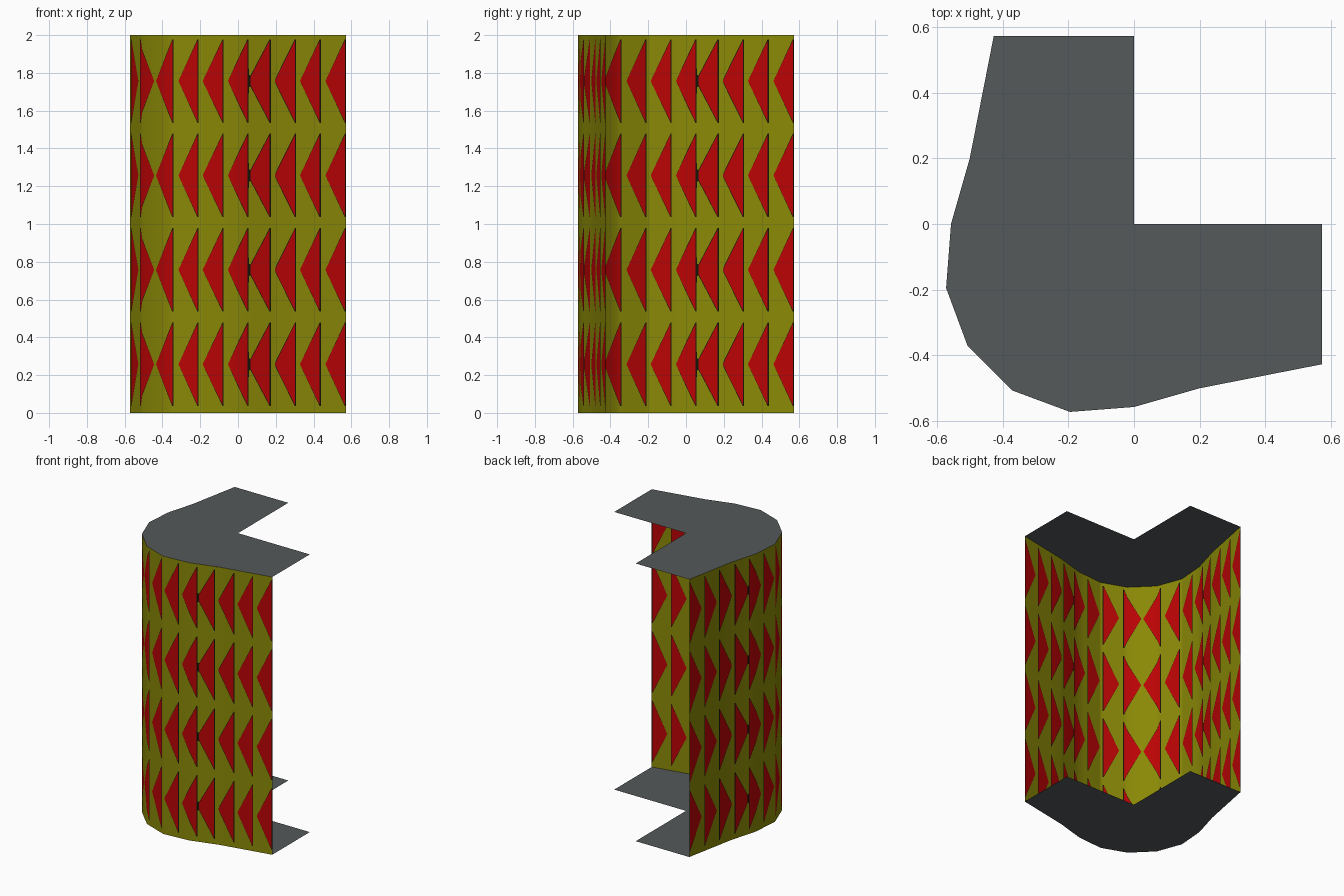
import bpy

if "Cube" in bpy.data.objects:
    bpy.data.objects.remove(bpy.data.objects["Cube"])


def material(name, rgb):
    m = bpy.data.materials.new(name)
    m.diffuse_color = (*rgb, 1)
    m.use_nodes = True
    m.node_tree.nodes["Principled BSDF"].inputs["Base Color"].default_value = m.diffuse_color
    return m


YELLOW, RED, DARK = 0, 1, 2
wall_mats = [material("olive_yellow", (0.255, 0.25, 0.002)),
             material("arrow_red", (0.49, 0.001, 0.0015)),
             material("outline_black", (0.008, 0.007, 0.002))]
grey = material("plate_grey", (0.09, 0.10, 0.102))

# Half of the bent outline (right end to corner); the rest mirrors across x = y
HALF = [(0.572, -0.427), (0.20, -0.50), (0.0, -0.557), (-0.195, -0.572),
        (-0.37, -0.507), (-0.439, -0.439)]
ROWS = [0.257, 0.757, 1.257, 1.757]      # arrow centre heights
H = 0.214                                # arrow half height
RIM = 0.007                              # dark rim along the slanted sides
LINE = 0.0065                            # dark line behind each arrow
HEIGHT = 2.0


def interp(x, pts):
    for (x0, y0), (x1, y1) in zip(pts, pts[1:]):
        if x1 <= x <= x0:
            return y0 + (y1 - y0) * (x - x0) / (x1 - x0)
    return pts[-1][1]


# Arrow half height along x, and the colour of each stretch
arrows = [(0.5655, 0.463, 0), (0.432, 0.328, 0), (0.301, 0.195, 0),
          (0.167, 0.066, 0.022), (0.050, -0.053, 0), (-0.082, -0.187, 0),
          (-0.215, -0.315, 0), (-0.348, -0.434, 0)]
knots, stretches = [], []
for base, tip, tip_h in arrows:
    edge = base + LINE
    if knots and knots[-1][0] > edge:
        # the cut-off tip runs into a dark patch, other gaps are yellow
        stretches.append((knots[-1][0], edge, DARK if knots[-1][1] else YELLOW))
        if knots[-1][1]:
            knots.append((edge + 0.0005, 0.026))
    knots += [(edge, H), (base, H), (tip, tip_h)]
    stretches += [(edge, base, DARK), (base, tip, RED)]
knots.append((HALF[-1][0], 0))
stretches.append((arrows[-1][1], HALF[-1][0], YELLOW))

xs = sorted({k[0] for k in knots} | {p[0] for p in HALF}, reverse=True)


def colour_at(x):
    for a, b, c in stretches:
        if b <= x <= a:
            return c
    return YELLOW


# Wall: columns cut along the arrow edges, bent to the outline
verts, lookup, faces, face_mats = [], {}, [], []


def vert(co):
    key = tuple(round(c, 4) for c in co)
    if key not in lookup:
        lookup[key] = len(verts)
        verts.append(key)
    return lookup[key]


def levels(x):
    h = interp(x, knots)
    r = RIM if h > 0 else 0
    return ([0] + [c + d for c in ROWS for d in (-h - r, -h, h, h + r)]
            + [HEIGHT])


for xr, xl in zip(xs, xs[1:]):
    yr, yl = interp(xr, HALF), interp(xl, HALF)
    zr, zl = levels(xr), levels(xl)
    mat = colour_at((xr + xl) / 2)
    rim = YELLOW if mat == YELLOW else DARK
    for k in range(len(zr) - 1):
        quad = [(xl, yl, zl[k]), (xr, yr, zr[k]),
                (xr, yr, zr[k + 1]), (xl, yl, zl[k + 1])]
        mirrored = [(y, x, z) for x, y, z in reversed(quad)]
        for q in (quad, mirrored):
            ids = list(dict.fromkeys(vert(p) for p in q))
            if len(ids) > 2:
                faces.append(ids)
                face_mats.append((YELLOW, rim, mat, rim)[k % 4])

mesh = bpy.data.meshes.new("arrow_wall")
mesh.from_pydata(verts, [], faces)
for m in wall_mats:
    mesh.materials.append(m)
for p, m in zip(mesh.polygons, face_mats):
    p.material_index = m
    p.use_smooth = True
wall = bpy.data.objects.new("arrow_wall", mesh)
bpy.context.collection.objects.link(wall)

# Grey L-shaped plates closing the top and bottom
outline = HALF + [(y, x) for x, y in reversed(HALF[:-1])]
outline += [(0, 0.572), (0, 0), (0.572, 0)]
outline = list(dict.fromkeys(outline))
for name, z in (("bottom_plate", 0), ("top_plate", HEIGHT)):
    mesh = bpy.data.meshes.new(name)
    order = list(range(len(outline)))
    if z:
        order.reverse()          # outline runs clockwise from above
    mesh.from_pydata([(x, y, z) for x, y in outline], [], [order])
    mesh.materials.append(grey)
    bpy.context.collection.objects.link(bpy.data.objects.new(name, mesh))
